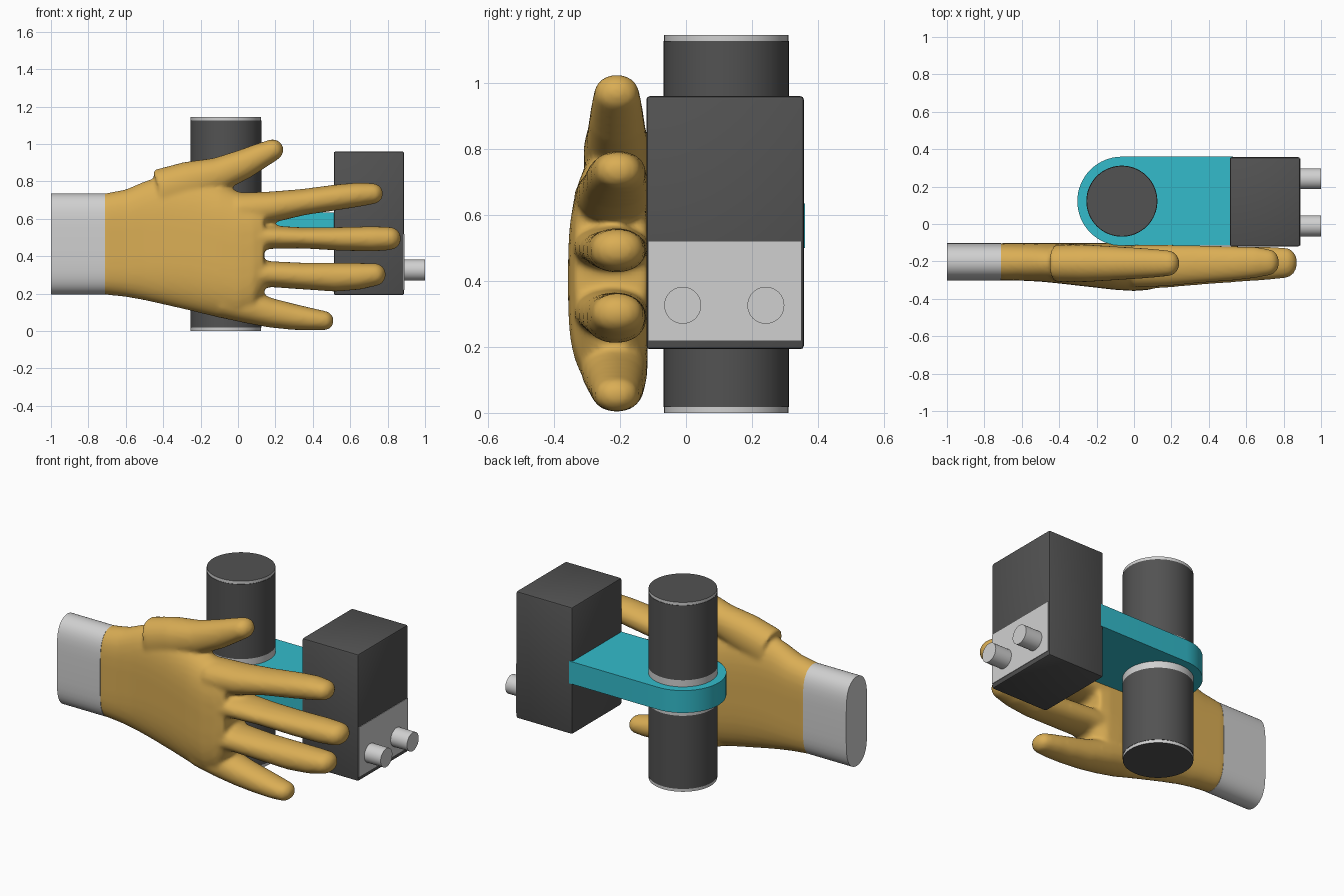
import bpy, bmesh, math
from mathutils import Vector

if "Cube" in bpy.data.objects:
    bpy.data.objects.remove(bpy.data.objects["Cube"])


def material(name, rgb):
    m = bpy.data.materials.new(name)
    m.diffuse_color = (*rgb, 1)
    m.use_nodes = True
    m.node_tree.nodes["Principled BSDF"].inputs["Base Color"].default_value = m.diffuse_color
    return m


YELLOW = material("glove yellow", (0.70, 0.42, 0.09))
LIGHT = material("light grey", (0.63, 0.63, 0.63))
DARK = material("dark grey", (0.085, 0.085, 0.085))
CYAN = material("cyan", (0.033, 0.50, 0.60))


def make(name, bm, *mats, angle=35):
    bmesh.ops.recalc_face_normals(bm, faces=bm.faces)
    me = bpy.data.meshes.new(name)
    bm.to_mesh(me)
    bm.free()
    ob = bpy.data.objects.new(name, me)
    bpy.context.collection.objects.link(ob)
    for m in mats:
        me.materials.append(m)
    bpy.ops.object.select_all(action='DESELECT')
    ob.select_set(True)
    bpy.context.view_layer.objects.active = ob
    bpy.ops.object.shade_smooth_by_angle(angle=math.radians(angle))
    return ob


def box(name, lo, hi, mat, bevel=0):
    bm = bmesh.new()
    bmesh.ops.create_cube(bm, size=1)
    for v in bm.verts:
        v.co = [l + (c + 0.5) * (h - l) for c, l, h in zip(v.co, lo, hi)]
    if bevel:
        bmesh.ops.bevel(bm, geom=bm.edges[:], offset=bevel, segments=2,
                        profile=0.5, affect='EDGES')
    return make(name, bm, mat)


def prism(bm, outline, z0, z1):
    bot = bm.faces.new([bm.verts.new((x, y, z0)) for x, y in outline])
    ext = bmesh.ops.extrude_face_region(bm, geom=[bot])
    for g in ext['geom']:
        if isinstance(g, bmesh.types.BMVert):
            g.co.z = z1


def disc(cx, cy, r, n=64):
    return [(cx + r * math.cos(2 * math.pi * i / n),
             cy + r * math.sin(2 * math.pi * i / n)) for i in range(n)]


def loft(bm, rings):
    """Skin closed rings of equal length and cap both ends."""
    rows = [[bm.verts.new(p) for p in ring] for ring in rings]
    n = len(rows[0])
    for a, b in zip(rows, rows[1:]):
        for i in range(n):
            bm.faces.new((a[i], a[(i + 1) % n], b[(i + 1) % n], b[i]))
    bm.faces.new(rows[0][::-1])
    bm.faces.new(rows[-1])


def section(centre, side, rs, ry, p, n=48):
    """Rounded cross-section: p below 1 flattens the broad sides."""
    pts = []
    for i in range(n):
        t = 2 * math.pi * (i + 0.5) / n
        c = math.cos(t)
        pts.append(centre + side * (rs * math.copysign(abs(c) ** p, c))
                   + Vector((0, ry * math.sin(t), 0)))
    return pts


def slab(x, z0, z1, y0, y1, p):
    return section(Vector((x, (y0 + y1) / 2, (z0 + z1) / 2)), Vector((0, 0, 1)),
                   (z1 - z0) / 2, (y1 - y0) / 2, p)


def finger(bm, path):
    """Tapered finger along (x, z, width radius, depth radius, y), round tip."""
    pts = [Vector((x, y, z)) for x, z, r, d, y in path]
    rings = []
    for i, (x, z, r, d, y) in enumerate(path):
        t = (pts[min(i + 1, len(pts) - 1)] - pts[max(i - 1, 0)]).normalized()
        side = Vector((-t.z, 0, t.x)).normalized()
        rings.append(section(pts[i], side, r, d, 0.9))
    for deg in (20, 40, 60, 75, 86):
        a = math.radians(deg)
        rings.append(section(pts[-1] + t * r * math.sin(a), side,
                             r * math.cos(a), d * math.cos(a), 0.9))
    loft(bm, rings)


# Glove: palm and five fingers fused into one smooth skin
bm = bmesh.new()
loft(bm, [slab(*s) for s in (
    (-0.76, 0.205, 0.725, -0.29, -0.115, 0.42),
    (-0.71, 0.195, 0.736, -0.302, -0.102, 0.42),
    (-0.60, 0.183, 0.757, -0.303, -0.102, 0.45),
    (-0.50, 0.165, 0.80, -0.308, -0.102, 0.5),
    (-0.40, 0.143, 0.83, -0.318, -0.102, 0.55),
    (-0.25, 0.108, 0.83, -0.335, -0.102, 0.6),
    (-0.10, 0.072, 0.79, -0.352, -0.102, 0.6),
    (0.0, 0.058, 0.745, -0.358, -0.105, 0.6),
    (0.08, 0.085, 0.735, -0.352, -0.108, 0.6),
    (0.14, 0.20, 0.72, -0.335, -0.118, 0.6))])
# thumb
finger(bm, ((-0.42, 0.745, 0.12, 0.10, -0.21), (-0.26, 0.795, 0.112, 0.10, -0.21),
            (-0.10, 0.838, 0.092, 0.09, -0.21), (0.03, 0.892, 0.08, 0.082, -0.21),
            (0.12, 0.937, 0.068, 0.075, -0.21), (0.185, 0.968, 0.058, 0.068, -0.21)))
# index finger
finger(bm, ((0.0, 0.645, 0.095, 0.115, -0.225), (0.18, 0.663, 0.083, 0.11, -0.222),
            (0.35, 0.69, 0.070, 0.10, -0.215), (0.55, 0.718, 0.068, 0.09, -0.21),
            (0.65, 0.73, 0.064, 0.083, -0.205), (0.72, 0.735, 0.056, 0.07, -0.205)))
# middle finger
finger(bm, ((0.0, 0.495, 0.08, 0.122, -0.23), (0.18, 0.502, 0.062, 0.115, -0.225),
            (0.35, 0.498, 0.056, 0.105, -0.22), (0.55, 0.493, 0.063, 0.095, -0.215),
            (0.72, 0.493, 0.067, 0.088, -0.21), (0.81, 0.495, 0.062, 0.08, -0.208)))
# ring finger
finger(bm, ((0.0, 0.305, 0.085, 0.118, -0.23), (0.18, 0.304, 0.069, 0.11, -0.225),
            (0.35, 0.294, 0.071, 0.10, -0.22), (0.52, 0.288, 0.077, 0.093, -0.213),
            (0.65, 0.293, 0.071, 0.087, -0.21), (0.73, 0.302, 0.061, 0.078, -0.208)))
# little finger
finger(bm, ((-0.08, 0.17, 0.10, 0.105, -0.22), (0.06, 0.127, 0.087, 0.10, -0.217),
            (0.18, 0.096, 0.078, 0.09, -0.212), (0.30, 0.075, 0.069, 0.082, -0.21),
            (0.40, 0.062, 0.059, 0.075, -0.21), (0.46, 0.056, 0.052, 0.066, -0.21)))
glove = make("glove", bm, YELLOW)
fuse = glove.modifiers.new("fuse", 'REMESH')
fuse.mode = 'VOXEL'
fuse.voxel_size = 0.012
fuse.use_smooth_shade = True
relax = glove.modifiers.new("relax", 'SMOOTH')
relax.factor = 0.5
relax.iterations = 7

# Cuff: straight rounded sleeve
bm = bmesh.new()
loft(bm, [slab(x, 0.195, 0.735, -0.303, -0.102, 0.42) for x in (-1.0, -0.71)])
make("cuff", bm, LIGHT)

# Arm: flat bar with a round end
CX, CY = -0.065, 0.122
bm = bmesh.new()
R = 0.238
arc = [(CX + R * math.cos(a), CY + R * math.sin(a))
       for a in (math.pi / 2 + math.pi * i / 32 for i in range(33))]
prism(bm, arc + [(0.53, CY - R), (0.53, CY + R)], 0.50, 0.635)
make("arm", bm, CYAN)

# Upper and lower drums, each with light rings at both ends
for side, parts in (("lower", ((0.018, 0.46), (0.0, 0.018), (0.46, 0.50))),
                    ("upper", ((0.675, 1.127), (1.127, 1.145), (0.635, 0.675)))):
    for part, (z0, z1) in zip(("drum", "end_ring", "inner_ring"), parts):
        bm = bmesh.new()
        prism(bm, disc(CX, CY, 0.19 if part != "end_ring" else 0.188), z0, z1)
        if part == "end_ring":
            for f in bm.faces:  # dark flat cap, light rim
                f.normal_update()
                f.material_index = 1 if abs(f.normal.z) > 0.5 else 0
        mats = (DARK,) if part == "drum" else (LIGHT, DARK)
        make(side + "_" + part, bm, *mats)

# Housing block, its light panel and two pegs
box("housing", (0.512, -0.12, 0.193), (0.888, 0.357, 0.96), DARK, 0.01)
box("panel", (0.885, -0.115, 0.22), (0.891, 0.35, 0.52), LIGHT)
for name, y in (("front_peg", -0.01), ("back_peg", 0.242)):
    bm = bmesh.new()
    prism(bm, disc(0, 0, 0.056, 40), 0.88, 1.0)
    for v in bm.verts:
        v.co = (v.co.z, y + v.co.x, 0.326 + v.co.y)
    make(name, bm, LIGHT)
